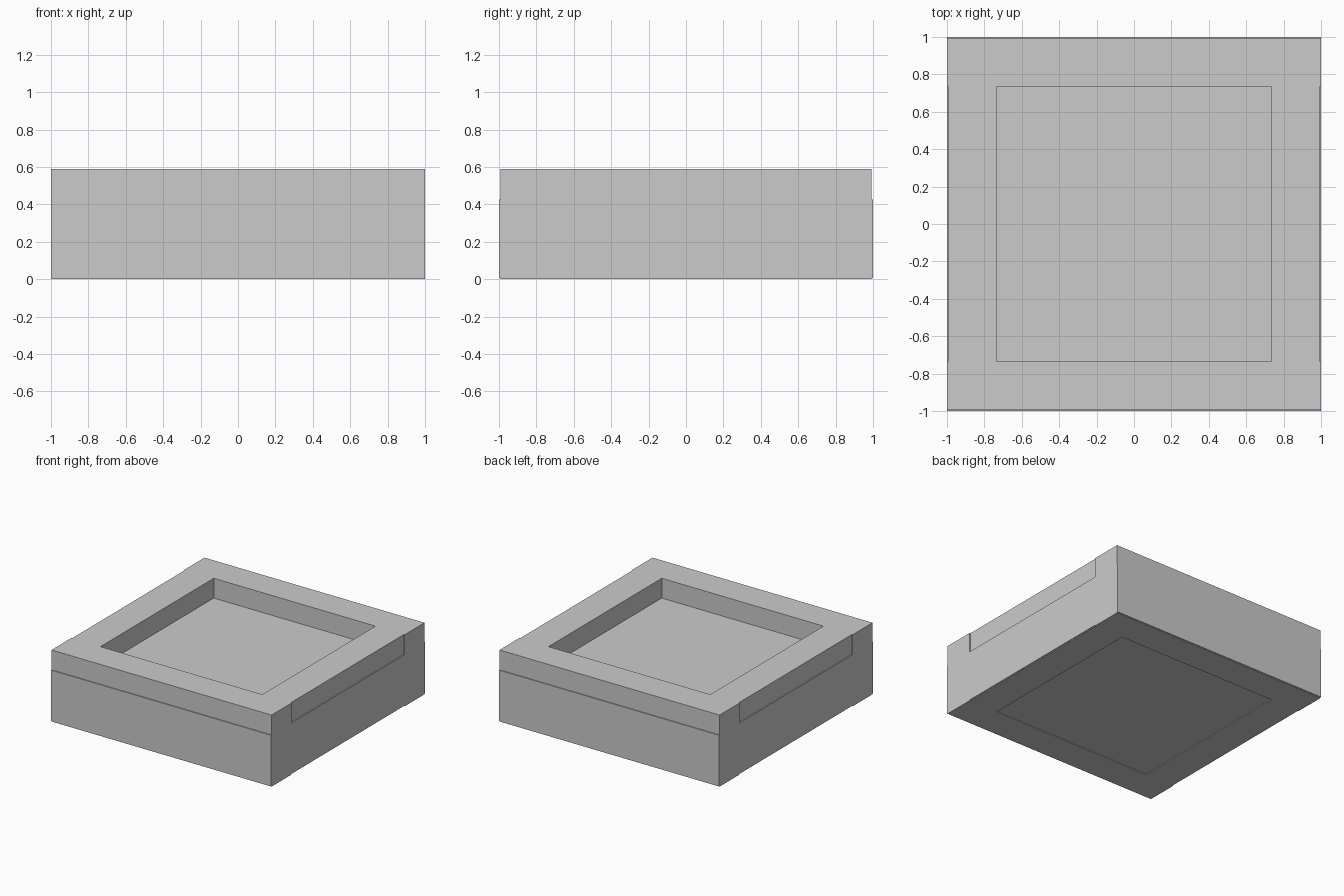
import bpy
import bmesh
from mathutils import Vector

if "Cube" in bpy.data.objects:
    bpy.data.objects.remove(bpy.data.objects["Cube"])


def box(name, lo, hi):
    """Axis-aligned box between two opposite corners."""
    lo, hi = Vector(lo), Vector(hi)
    bm = bmesh.new()
    bmesh.ops.create_cube(bm, size=1)
    for v in bm.verts:
        v.co = (lo + hi) / 2 + v.co * (hi - lo)
    mesh = bpy.data.meshes.new(name)
    bm.to_mesh(mesh)
    bm.free()
    obj = bpy.data.objects.new(name, mesh)
    bpy.context.collection.objects.link(obj)
    return obj


INNER, OUTER = 0.735, 0.993
HEIGHT = 0.588
SLAB_LOW, SLAB_TOP = 0.006, 0.425

# thick floor slab, proud of the rails by a hair
box("floor_slab", (-1, -1, SLAB_LOW), (1, 1, SLAB_TOP))

# full-length rails at front and back
box("front_rail", (-1, -OUTER, 0), (1, -INNER, HEIGHT))
box("back_rail", (-1, INNER, 0), (1, OUTER, HEIGHT))

# shorter side rails fitted between them
box("left_rail", (-OUTER, -INNER, 0), (-INNER, INNER, HEIGHT))
box("right_rail", (INNER, -INNER, 0), (OUTER, INNER, HEIGHT))
